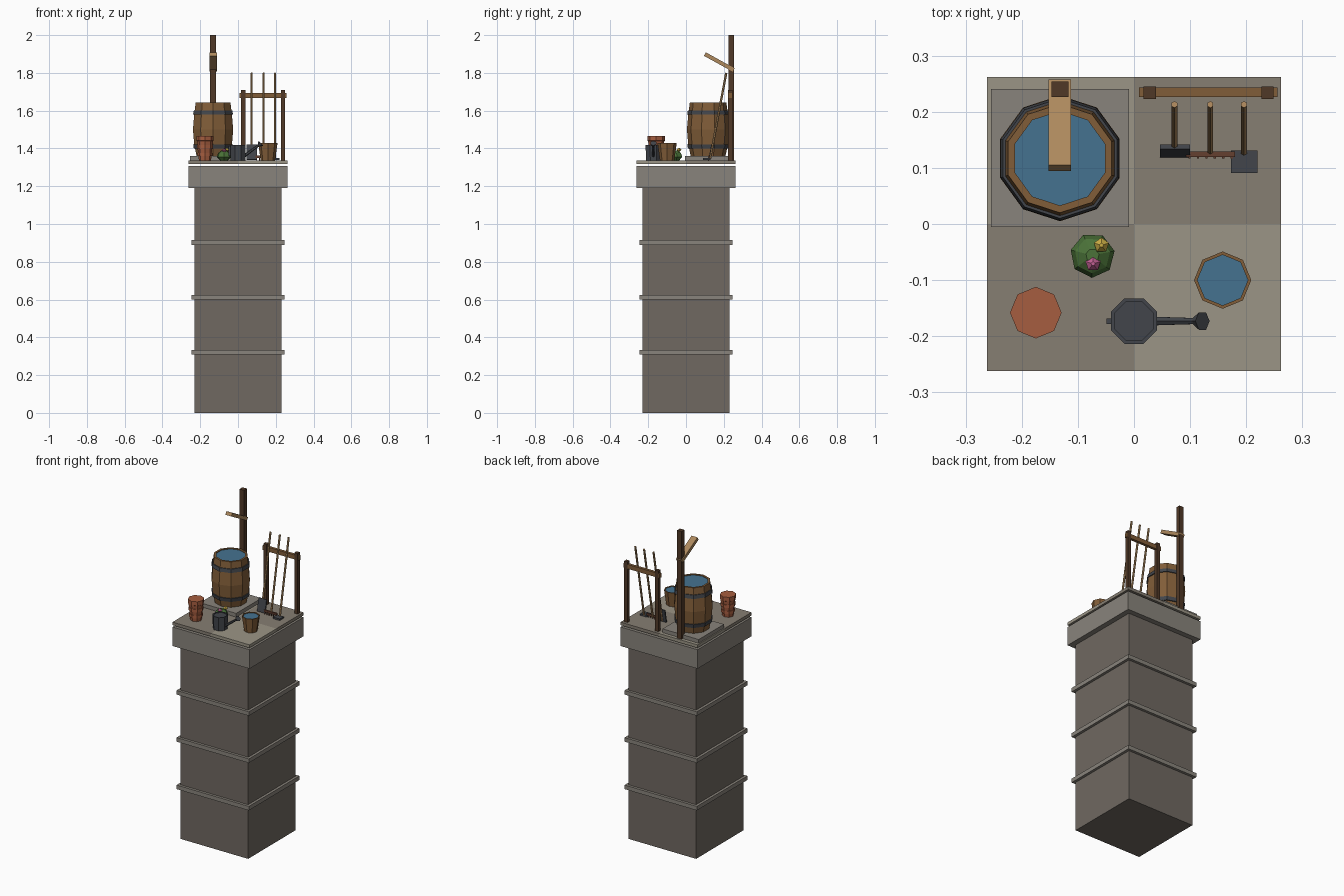
import bpy, bmesh, math
from mathutils import Vector, Matrix

if "Cube" in bpy.data.objects:
    bpy.data.objects.remove(bpy.data.objects["Cube"])

mats = {}
def paint(ob, col):
    if col not in mats:
        m = bpy.data.materials.new("paint_%d" % len(mats))
        m.diffuse_color = (*col, 1)
        m.use_nodes = True
        m.node_tree.nodes["Principled BSDF"].inputs["Base Color"].default_value = m.diffuse_color
        mats[col] = m
    ob.data.materials.append(mats[col])

def finish(name, bm, col):
    bmesh.ops.recalc_face_normals(bm, faces=bm.faces)
    me = bpy.data.meshes.new(name)
    bm.to_mesh(me)
    bm.free()
    ob = bpy.data.objects.new(name, me)
    bpy.context.collection.objects.link(ob)
    paint(ob, col)
    return ob

def box(name, x, y, z, col, rot=None):
    """Box from (min, max) ranges, optionally turned about its centre."""
    bm = bmesh.new()
    size = [b - a for a, b in (x, y, z)]
    mid = Vector([(a + b) / 2 for a, b in (x, y, z)])
    mat = Matrix.Translation(mid) @ (rot or Matrix()) @ Matrix.Diagonal((*size, 1))
    bmesh.ops.create_cube(bm, size=1, matrix=mat)
    return finish(name, bm, col)

def lathe(name, xy, profile, n, col, turn=0.0, closed=False):
    """Rings of n points from (radius, z); capped, or closed into a hoop."""
    bm = bmesh.new()
    rings = []
    for r, z in profile:
        rings.append([bm.verts.new((xy[0] + r * math.cos(turn + i * math.tau / n),
                                    xy[1] + r * math.sin(turn + i * math.tau / n), z)) for i in range(n)])
    pairs = list(zip(rings, rings[1:]))
    if closed:
        pairs.append((rings[-1], rings[0]))
    for a, b in pairs:
        for i in range(n):
            j = (i + 1) % n
            bm.faces.new((a[i], a[j], b[j], b[i]))
    if not closed:
        bm.faces.new(rings[0])
        bm.faces.new(rings[-1])
    return finish(name, bm, col)

def rod(name, a, b, r1, r2, n, col):
    a, b = Vector(a), Vector(b)
    bm = bmesh.new()
    mat = Matrix.Translation((a + b) / 2) @ (b - a).to_track_quat('Z', 'Y').to_matrix().to_4x4()
    bmesh.ops.create_cone(bm, cap_ends=True, segments=n, radius1=r1, radius2=r2,
                          depth=(b - a).length, matrix=mat)
    return finish(name, bm, col)

STONE, TRIM = (.16, .14, .12), (.25, .23, .2)
SLAB_A, SLAB_B, PLINTH = (.33, .3, .24), (.24, .21, .17), (.25, .23, .2)
WOOD, DARKWOOD, LIGHTWOOD = (.22, .11, .04), (.08, .04, .02), (.42, .25, .11)
IRON, WATER, CLAY = (.055, .06, .07), (.06, .17, .28), (.38, .11, .05)
F = 1.337  # floor height

# Tower
h = .23
box("tower_shaft", (-h, h), (-h, h), (0, 1.19), STONE)
for k, z in enumerate((.308, .6, .89)):
    box("tower_band_%d" % k, (-.246, .246), (-.246, .246), (z, z + .025), TRIM)
box("tower_cap", (-.262, .262), (-.262, .262), (1.19, 1.307), TRIM)

# Paving slabs
for sx in (-1, 1):
    for sy in (-1, 1):
        box("paving_slab", sorted((0, .262 * sx)), sorted((0, .262 * sy)), (1.318, F),
            SLAB_A if sx * sy < 0 else SLAB_B)

# Rain barrel
B, T = (-.132, .117), math.pi / 10
box("barrel_plinth", (-.255, -.009), (-.005, .241), (F, 1.36), PLINTH)
lathe("barrel", B, [(.092, 1.36), (.105, 1.42), (.112, 1.5), (.105, 1.58), (.097, 1.642),
                    (.084, 1.642), (.084, 1.634)], 10, WOOD, T)
lathe("barrel_water", B, [(.084, 1.632), (.084, 1.638)], 10, WATER, T)
for z, ra, rb in ((1.4, .107, .111), (1.58, .111, .107)):
    lathe("barrel_hoop", B, [(ra, z), (rb, z + .022), (rb - .012, z + .022), (ra - .012, z)],
          10, IRON, T, True)

# Post with sloping chute
box("tall_post", (-.147, -.117), (.226, .254), (F, 2), DARKWOOD)
box("chute_plank", (-.152, -.112), (.089, .263), (1.847, 1.868), LIGHTWOOD,
    Matrix.Rotation(math.radians(-29), 4, 'X'))

# Tool rack
for x in (.028, .238):
    box("rack_post", (x - .011, x + .011), (.223, .245), (F, 1.71), DARKWOOD)
box("rack_rail", (.009, .256), (.226, .243), (1.667, 1.694), WOOD)
lean = Matrix.Rotation(-math.atan2(.085, .45), 4, 'X')
for name, x in (("spade", .072), ("rake", .136), ("hoe", .196)):
    rod(name + "_handle", (x, .128, 1.348), (x, .213, 1.8), .006, .006, 6, LIGHTWOOD)
box("spade_blade", (.046, .1), (.126, .134), (1.34, 1.42), IRON, lean)
box("rake_bar", (.093, .18), (.119, .129), (1.35, 1.362), (.13, .05, .03))
for i in range(6):
    x = .099 + i * .015
    box("rake_tooth", (x - .002, x + .002), (.117, .122), (F, 1.352), (.13, .05, .03))
box("hoe_blade", (.173, .22), (.091, .131), (1.34, 1.35), IRON)

# Stacked clay pots
P = (-.175, -.158)
prof = []
for k in range(3):
    z, s = F + .018 + k * .04, .038 + .004 * k
    prof += [(s - .006, z - .018), (s - .003, z + .004), (s + .001, z + .004), (s + .001, z + .022)]
prof[-2:] = [(.046, 1.441), (.046, 1.466)]
lathe("clay_pot_stack", P, prof, 8, CLAY)

# Bucket
K = (.158, -.1)
lathe("bucket", K, [(.038, F), (.051, 1.428), (.045, 1.428), (.045, 1.42)], 8, WOOD)
lathe("bucket_water", K, [(.045, 1.418), (.045, 1.424)], 8, WATER)

# Watering can
C = (0, -.173)
lathe("watering_can", C, [(.042, F), (.044, 1.412), (.044, 1.419), (.037, 1.419), (.037, 1.415)],
      8, IRON, math.pi / 8)
rod("can_spout", (.03, -.173, 1.358), (.113, -.173, 1.42), .009, .006, 6, IRON)
rod("can_rose", (.108, -.173, 1.414), (.122, -.173, 1.428), .007, .018, 6, IRON)
box("can_handle", (-.049, -.035), (-.178, -.168), (1.36, 1.412), IRON)

# Flowering bush
G = (-.074, -.056)
lathe("bush", G, [(.022, F), (.04, 1.355), (.032, 1.376), (.012, 1.39)], 7, (.07, .17, .04), .2)
for name, x, y, z, c in (("yellow_flower", -.058, -.038, 1.393, (.6, .42, .06)),
                         ("pink_flower", -.073, -.071, 1.388, (.55, .12, .3))):
    rod(name + "_stem", (x, y, 1.36), (x, y, z), .003, .003, 5, (.07, .17, .04))
    lathe(name, (x, y), [(.006, z - .008), (.014, z), (.004, z + .01)], 5, c, math.pi / 2)
